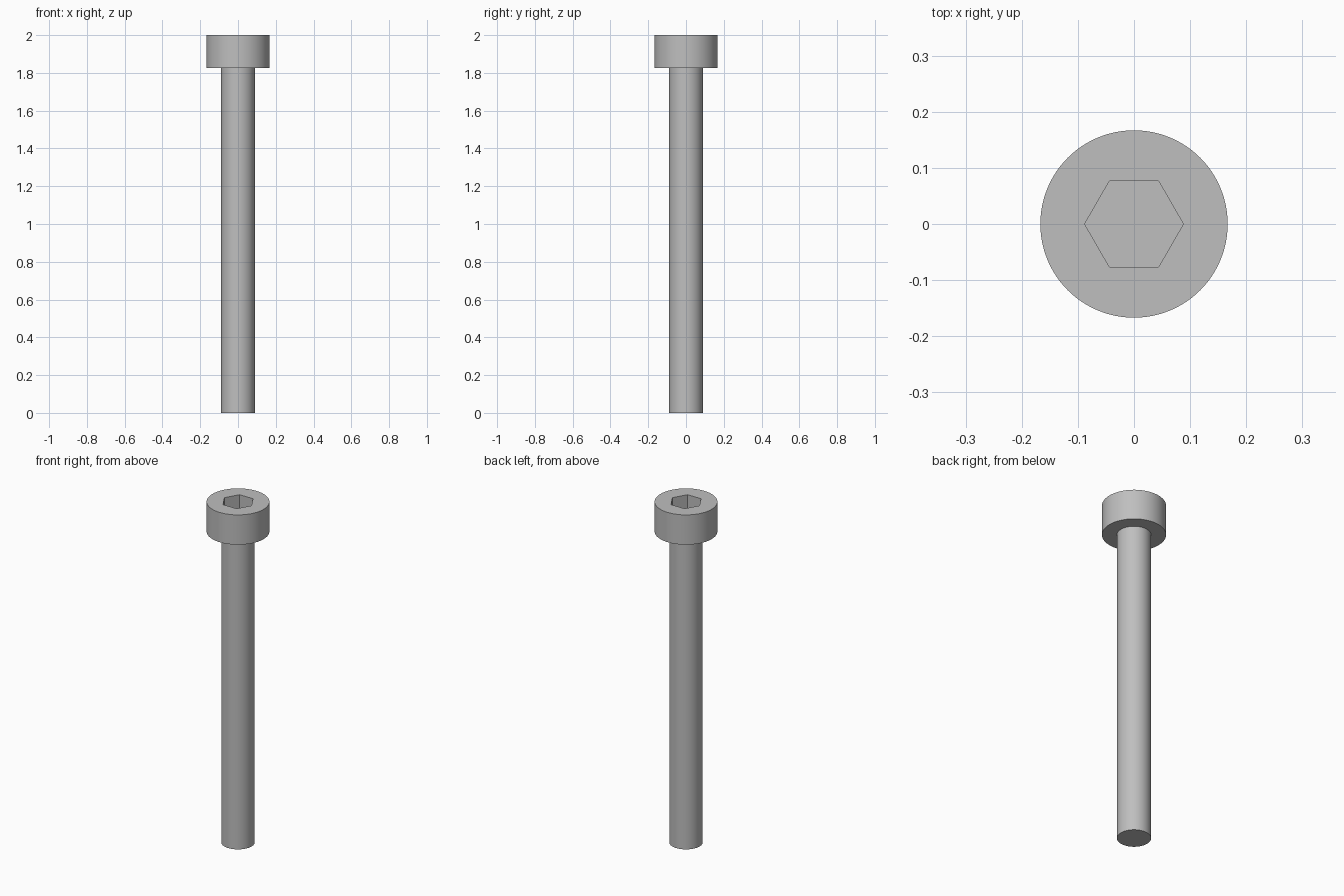
import bpy
import bmesh
import math

SIDES = 96
SHANK_R, HEAD_R, SOCKET_R = 0.089, 0.167, 0.088
HEAD_Z, TOP_Z, SOCKET_DEPTH = 1.825, 2.0, 0.1

cube = bpy.data.objects.get("Cube")
if cube:
    bpy.data.objects.remove(cube, do_unlink=True)

steel = bpy.data.materials.new("grey_steel")
steel.use_nodes = True
colour = (0.52, 0.52, 0.52, 1)
steel.diffuse_color = colour
steel.node_tree.nodes["Principled BSDF"].inputs["Base Color"].default_value = colour


def ring(bm, radius, z, sides):
    """Closed loop of edges around the z axis."""
    verts = []
    for i in range(sides):
        a = math.tau * i / sides
        verts.append(bm.verts.new((radius * math.cos(a), radius * math.sin(a), z)))
    edges = [bm.edges.new((verts[i - 1], verts[i])) for i in range(sides)]
    return verts, edges


def make_part(name, loops, cap_start, cap_end):
    """Skin a list of (radius, z, sides) loops and cap the chosen ends."""
    bm = bmesh.new()
    rings = [ring(bm, *loop) for loop in loops]
    for (_, lower), (_, upper) in zip(rings, rings[1:]):
        bmesh.ops.bridge_loops(bm, edges=lower + upper)
    if cap_start:
        bm.faces.new(rings[0][0])
    if cap_end:
        bm.faces.new(rings[-1][0])
    bmesh.ops.recalc_face_normals(bm, faces=bm.faces[:])
    mesh = bpy.data.meshes.new(name)
    bm.to_mesh(mesh)
    bm.free()
    mesh.materials.append(steel)
    obj = bpy.data.objects.new(name, mesh)
    bpy.context.collection.objects.link(obj)
    bpy.ops.object.select_all(action='DESELECT')
    obj.select_set(True)
    bpy.context.view_layer.objects.active = obj
    bpy.ops.object.shade_smooth_by_angle(angle=math.radians(30))
    return obj


# Plain round shank, closed at the tip
shank = make_part("shank", [
    (SHANK_R, HEAD_Z, SIDES),
    (SHANK_R, 0, SIDES),
], False, True)

# Cylindrical head: underside, wall, rim, then down into the hexagonal socket
head = make_part("socket_head", [
    (SHANK_R, HEAD_Z, SIDES),
    (HEAD_R, HEAD_Z, SIDES),
    (HEAD_R, TOP_Z, SIDES),
    (SOCKET_R, TOP_Z, 6),
    (SOCKET_R, TOP_Z - SOCKET_DEPTH, 6),
], False, True)
# The open underside of the head meets the open top of the shank
head.parent = shank
